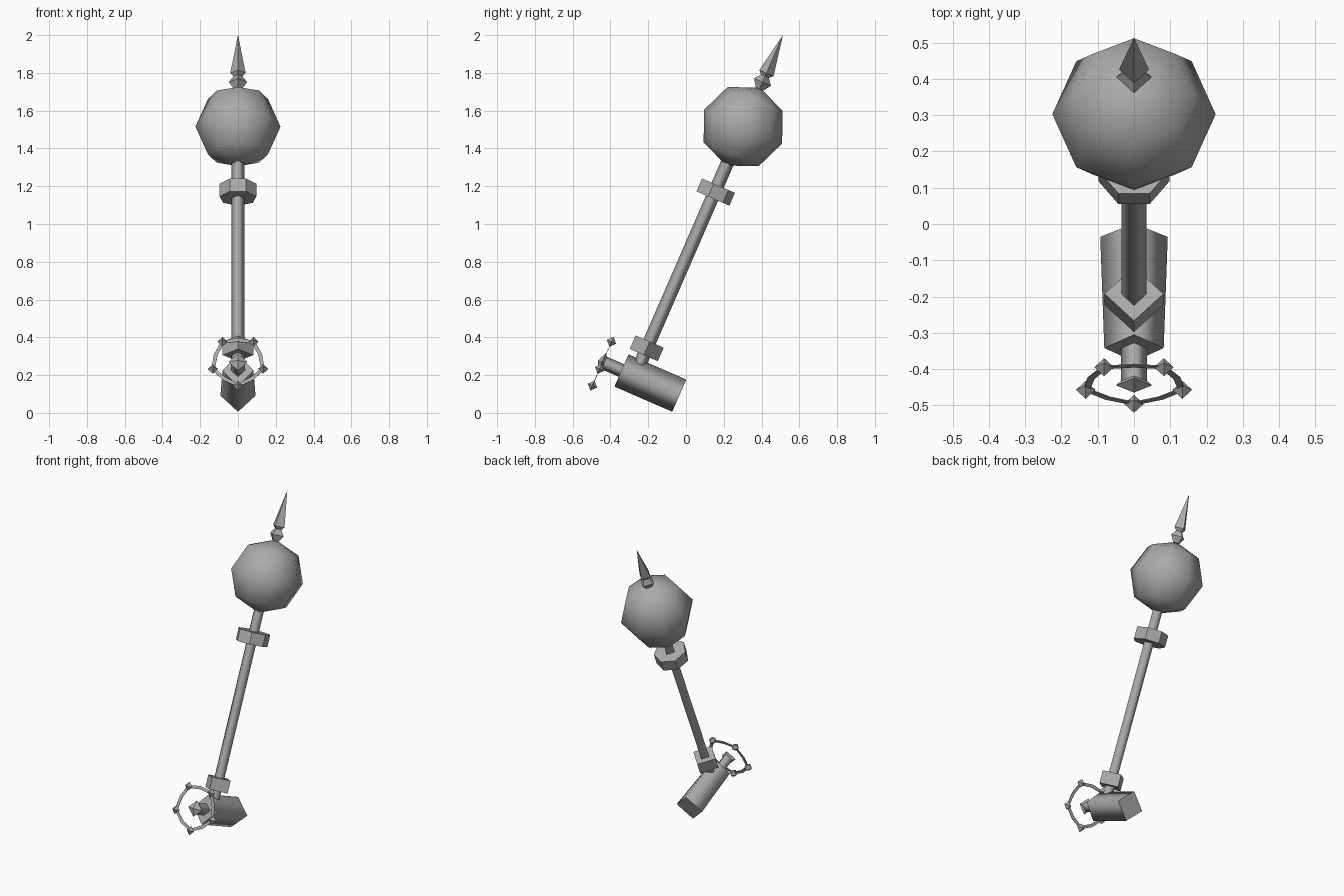
import bpy, bmesh, math
from mathutils import Matrix, Vector

cube = bpy.data.objects.get("Cube")
if cube:
    bpy.data.objects.remove(cube, do_unlink=True)

grey = bpy.data.materials.new("plain_grey")
grey.use_nodes = True
grey.diffuse_color = (0.4, 0.4, 0.4, 1)
bsdf = next(n for n in grey.node_tree.nodes if n.type == 'BSDF_PRINCIPLED')
bsdf.inputs["Base Color"].default_value = (0.4, 0.4, 0.4, 1)

# The whole staff leans back; local z runs along the shaft
LEAN = Matrix.Translation((0, -0.30, 0.13)) @ Matrix.Rotation(math.radians(-23.5), 4, 'X')
ALONG_Y = Matrix.Rotation(math.radians(-90), 4, 'X')
HUB_Z = 0.070      # height of the cross axis on the shaft
WHEEL_Y = -0.185   # wheel plane in front of the shaft


def finish(name, bm):
    bmesh.ops.transform(bm, matrix=LEAN, verts=bm.verts)
    mesh = bpy.data.meshes.new(name)
    bm.to_mesh(mesh)
    bm.free()
    mesh.materials.append(grey)
    obj = bpy.data.objects.new(name, mesh)
    bpy.context.scene.collection.objects.link(obj)
    return obj


def lathe(name, profile, sides=4, smooth=False, place=Matrix(), end_width=1.0):
    """Spin (height, radius) points into a solid; radius 0 makes a tip."""
    bm = bmesh.new()
    rings = []
    for i, (h, r) in enumerate(profile):
        if r == 0:
            rings.append([bm.verts.new((0, 0, h))])
            continue
        squash = end_width if i == 0 else 1.0
        ring = []
        for k in range(sides):
            a = math.pi / 2 + math.tau * k / sides
            ring.append(bm.verts.new((r * math.cos(a) * squash, r * math.sin(a), h)))
        rings.append(ring)
    for low, high in zip(rings, rings[1:]):
        for k in range(sides):
            n = (k + 1) % sides
            if len(low) == 1:
                quad = (low[0], high[n], high[k])
            elif len(high) == 1:
                quad = (low[k], low[n], high[0])
            else:
                quad = (low[k], low[n], high[n], high[k])
            bm.faces.new(quad).smooth = smooth
    # flat caps
    for ring in (rings[0], rings[-1]):
        if len(ring) > 1:
            bm.faces.new(ring)
    bmesh.ops.recalc_face_normals(bm, faces=bm.faces)
    bmesh.ops.transform(bm, matrix=place, verts=bm.verts)
    return finish(name, bm)


# Shaft, lower block and collar
lathe("shaft", [(0.14, 0.035), (1.34, 0.035)], smooth=True)
lathe("lower_block", [(0.192, 0.081), (0.270, 0.081)])
lathe("collar", [(1.098, 0.1), (1.172, 0.1)], sides=7)

# Faceted ball, with its poles on the shaft
BALL_R = 0.225
ball = [(1.511 - BALL_R * math.cos(a), BALL_R * math.sin(a) if 0 < i < 4 else 0)
        for i, a in enumerate(math.pi * j / 4 for j in range(5))]
lathe("ball", ball, sides=8, smooth=True)

# Finial: small gem and long spike
lathe("finial_gem", [(1.715, 0.012), (1.768, 0.049), (1.808, 0.018)])
lathe("finial_spike", [(1.795, 0.016), (1.82, 0.041), (2.04, 0)])

# Cross barrel and its front neck
axis = Matrix.Translation((0, 0, HUB_Z)) @ ALONG_Y
lathe("barrel", [(-0.076, 0.093), (0.258, 0.093)], smooth=True, place=axis, end_width=0.88)
lathe("neck", [(-0.185, 0.036), (-0.07, 0.036)], smooth=True, place=axis)
lathe("hub_gem", [(-0.21, 0), (-0.188, 0.05), (-0.165, 0.025)], place=axis)

# Wheel: paper-thin rim with five gems
bm = bmesh.new()
inner, outer = [], []
for k in range(10):
    a = -math.pi / 2 + math.tau * k / 10
    r = 0.138 if k % 2 == 0 else 0.124
    d = Vector((math.cos(a), 0, math.sin(a)))
    c = Vector((0, WHEEL_Y, HUB_Z + 0.005))
    inner.append(bm.verts.new(c + d * (r - 0.010)))
    outer.append(bm.verts.new(c + d * (r + 0.010)))
for k in range(10):
    n = (k + 1) % 10
    bm.faces.new((inner[k], outer[k], outer[n], inner[n]))
rim = finish("wheel_rim", bm)
thick = rim.modifiers.new("thickness", 'SOLIDIFY')
thick.thickness = 0.003
thick.offset = 0

for k in range(5):
    a = -math.pi / 2 + math.tau * k / 5
    spot = Matrix.Translation((0.14 * math.cos(a), WHEEL_Y, HUB_Z + 0.005 + 0.14 * math.sin(a)))
    lathe("wheel_gem_%d" % (k + 1), [(-0.028, 0), (0, 0.027), (0.028, 0)], place=spot)
